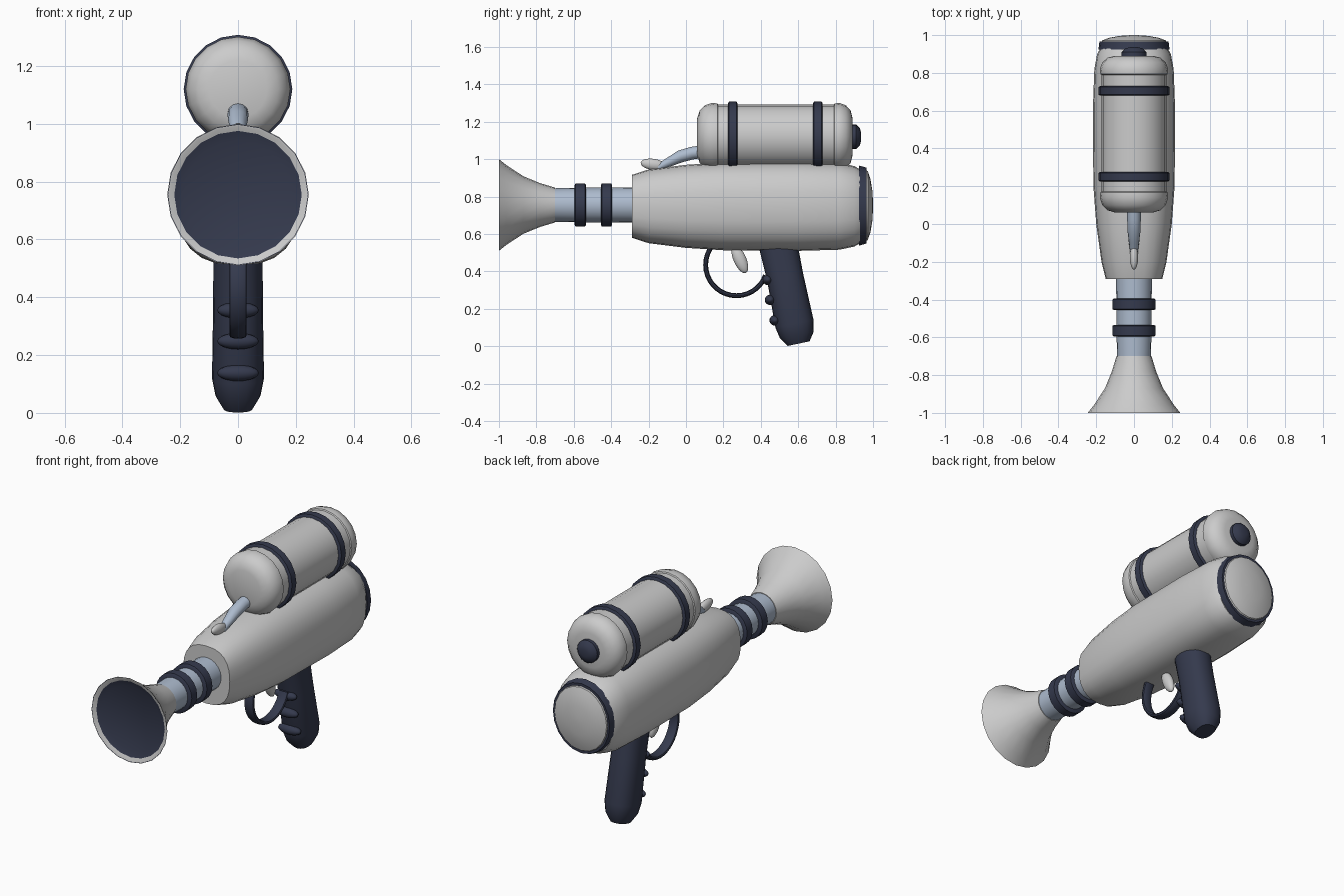
import bpy
from math import sin, cos, pi, radians, copysign
from mathutils import Vector

cube = bpy.data.objects.get("Cube")
if cube:
    bpy.data.objects.remove(cube, do_unlink=True)


def material(name, color):
    m = bpy.data.materials.new(name)
    m.use_nodes = True
    m.diffuse_color = color
    m.node_tree.nodes["Principled BSDF"].inputs["Base Color"].default_value = color
    return m


DARK = material("dark_navy", (0.035, 0.042, 0.075, 1))
BLUE = material("steel_blue", (0.42, 0.50, 0.62, 1))


def finish(ob, mat, angle=40):
    if mat:
        ob.data.materials.append(mat)
    bpy.ops.object.select_all(action='DESELECT')
    ob.select_set(True)
    bpy.context.view_layer.objects.active = ob
    bpy.ops.object.shade_smooth_by_angle(angle=radians(angle))
    return ob


def loft(name, stations, mat=None, direction=None, sides=20, power=2.0):
    """Skin superellipse rings (y, z, half width, half depth) along a side-plane path."""
    centres = [Vector((0, s[0], s[1])) for s in stations]
    last = len(stations) - 1
    verts, faces = [], []
    for i, (y, z, rx, rn) in enumerate(stations):
        t = Vector((0, *direction)) if direction else centres[min(i + 1, last)] - centres[max(i - 1, 0)]
        normal = Vector((1, 0, 0)).cross(t.normalized())
        for k in range(sides):
            a = 2 * pi * k / sides
            u, v = (copysign(abs(f) ** (2 / power), f) for f in (cos(a), sin(a)))
            verts.append(centres[i] + Vector((rx * u, 0, 0)) + normal * (rn * v))
    for i in range(last):
        for k in range(sides):
            j = (k + 1) % sides
            faces.append((i * sides + k, i * sides + j, (i + 1) * sides + j, (i + 1) * sides + k))
    faces.append(tuple(reversed(range(sides))))
    faces.append(tuple(range(last * sides, (last + 1) * sides)))
    mesh = bpy.data.meshes.new(name)
    mesh.from_pydata(verts, [], faces)
    mesh.update()
    ob = bpy.data.objects.new(name, mesh)
    bpy.context.collection.objects.link(ob)
    return finish(ob, mat)


def lathe(name, z, profile, mat=None):
    """Round part along y from (y, radius) pairs."""
    return loft(name, [(y, z, r, r) for y, r in profile], mat, direction=(1, 0))


def band(name, z, y, half, radius):
    """Short dark collar with softened edges."""
    return lathe(name, z, [(y - half, radius - 0.008), (y - half + 0.005, radius),
                           (y + half - 0.005, radius), (y + half, radius - 0.008)], DARK)


def ball(name, loc, size, tilt=0, mat=None):
    bpy.ops.mesh.primitive_uv_sphere_add(segments=16, ring_count=10, radius=1, location=loc,
                                         rotation=(radians(tilt), 0, 0))
    ob = bpy.context.object
    ob.name = name
    ob.scale = size
    return finish(ob, mat, 60)


AXIS, TANK_Z = 0.755, 1.12

# Main housing, a boxy rounded shell
body = [(-0.29, 0.15, 0.168), (-0.2, 0.172, 0.197), (0, 0.2, 0.222), (0.2, 0.215, 0.235),
        (0.6, 0.218, 0.238), (0.82, 0.21, 0.232), (0.9, 0.195, 0.215), (0.93, 0.178, 0.198)]
loft("body", [(y, 0.748, w, h) for y, w, h in body], direction=(1, 0), sides=24, power=2.5)

# Rear collar and domed cap
loft("rear_collar", [(0.925, 0.752, 0.188, 0.214), (0.965, 0.752, 0.183, 0.203)], DARK, (1, 0))
loft("rear_cap", [(0.95, 0.752, 0.178, 0.196), (0.972, 0.752, 0.168, 0.184),
                  (0.986, 0.752, 0.13, 0.143), (0.996, 0.752, 0.075, 0.083),
                  (1.0, 0.752, 0.015, 0.017)], direction=(1, 0))

# Barrel, collars and flared muzzle
lathe("barrel", AXIS, [(-0.72, 0.089), (-0.6, 0.092), (-0.25, 0.095)], BLUE)
for i, y in enumerate((-0.565, -0.425)):
    band(f"barrel_collar_{i + 1}", AXIS, y, 0.03, 0.115)
lathe("muzzle", AXIS, [(-0.955, 0.16), (-0.97, 0.187), (-0.998, 0.235), (-1.0, 0.245),
                       (-0.96, 0.213), (-0.87, 0.154), (-0.78, 0.117), (-0.7, 0.093)])
lathe("muzzle_lip", AXIS, [(-0.974, 0.187), (-1.0, 0.243), (-0.99, 0.235), (-0.968, 0.187)], DARK)
lathe("muzzle_bore", AXIS, [(-0.96, 0.16), (-0.95, 0.16)], DARK)

# Tank with rounded ends, straps and end plug
lathe("tank", TANK_Z, [(0.06, 0.1), (0.073, 0.14), (0.1, 0.168), (0.14, 0.181), (0.168, 0.178),
                       (0.172, 0.172), (0.79, 0.172), (0.794, 0.178), (0.82, 0.181),
                       (0.855, 0.168), (0.88, 0.14), (0.89, 0.1)])
for i, y in enumerate((0.25, 0.705)):
    band(f"tank_strap_{i + 1}", TANK_Z, y, 0.025, 0.188)
lathe("tank_plug", TANK_Z, [(0.88, 0.065), (0.91, 0.065), (0.93, 0.045), (0.936, 0.02)], DARK)

# Feed pipe and its valve lever
loft("feed_pipe", [(-0.15, 0.955, 0.02, 0.018), (-0.09, 0.985, 0.028, 0.025),
                   (-0.03, 1.015, 0.035, 0.033), (0.03, 1.032, 0.036, 0.034),
                   (0.1, 1.042, 0.036, 0.034)], BLUE, sides=12)
ball("valve_lever", (0, -0.175, 0.972), (0.022, 0.068, 0.03), -8)

# Handle with finger ridges
loft("grip", [(0.48, 0.6, 0.085, 0.105), (0.53, 0.37, 0.086, 0.098), (0.58, 0.12, 0.09, 0.104),
              (0.593, 0.06, 0.078, 0.092), (0.602, 0.014, 0.05, 0.06)],
     DARK, direction=(0.206, -0.98), power=2.3)
for i, (y, z) in enumerate(((0.438, 0.355), (0.451, 0.248), (0.476, 0.138))):
    ball(f"grip_ridge_{i + 1}", (0, y, z), (0.072, 0.03, 0.028), 0, DARK)

# Trigger and its guard
arc = [radians(140 + 10 * i) for i in range(21)]
loft("trigger_guard", [(0.27 + 0.165 * cos(a), 0.435 + 0.165 * sin(a), 0.03, 0.013) for a in arc],
     DARK, sides=12, power=2.6)
ball("trigger", (0, 0.288, 0.465), (0.026, 0.034, 0.08), 24)
